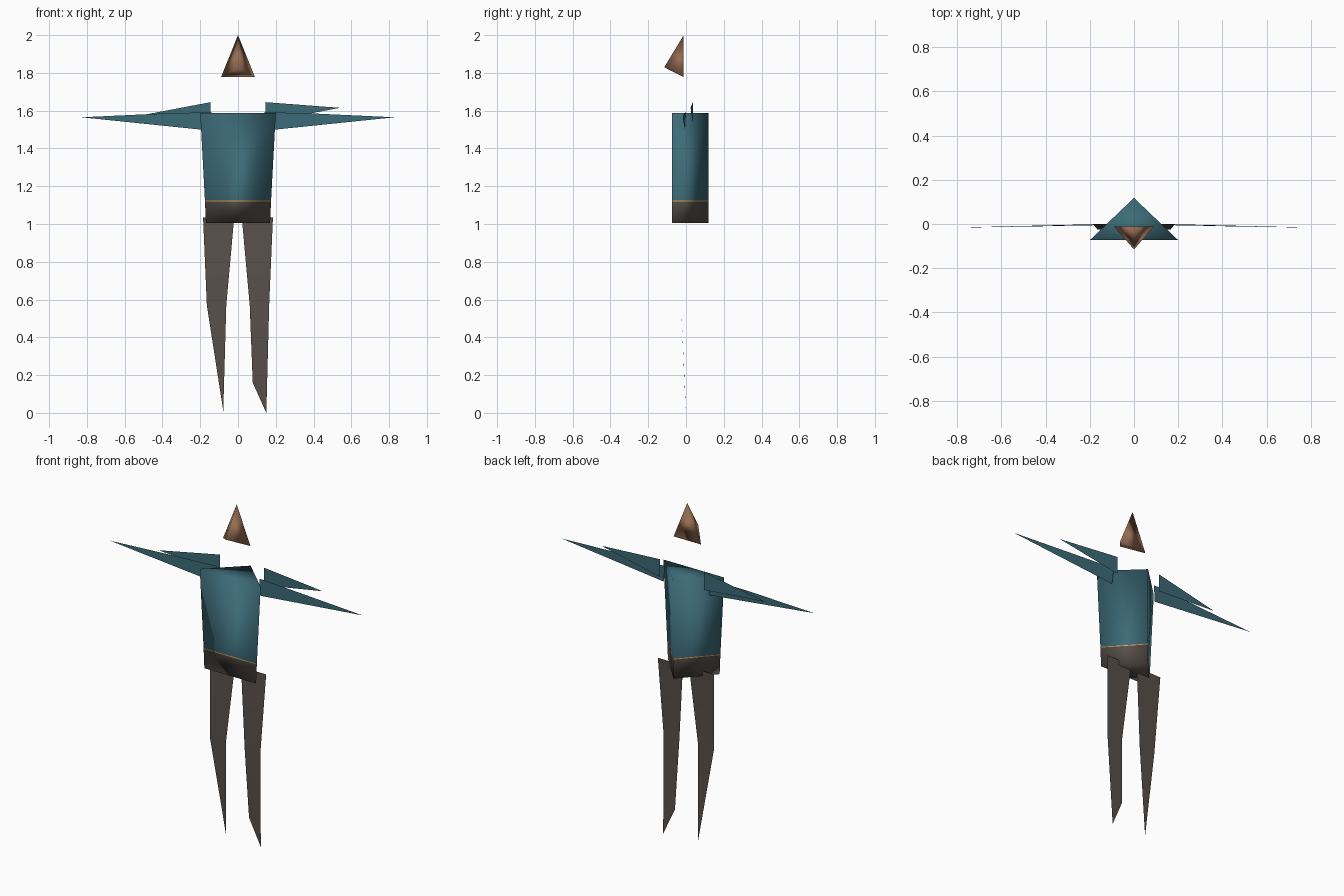
import bpy
import bmesh
from mathutils import Vector

cube = bpy.data.objects.get("Cube")
if cube:
    bpy.data.objects.remove(cube, do_unlink=True)


def make_material(name, rgb):
    mat = bpy.data.materials.new(name)
    mat.use_nodes = True
    mat.diffuse_color = (*rgb, 1)
    mat.node_tree.nodes["Principled BSDF"].inputs["Base Color"].default_value = (*rgb, 1)
    return mat


teal = make_material("teal_shirt", (0.045, 0.145, 0.185))
brown = make_material("brown_trousers", (0.098, 0.080, 0.071))
skin = make_material("tan_skin", (0.30, 0.15, 0.085))
gold = make_material("gold_belt", (0.75, 0.38, 0.08))


def finish(name, bm, mat):
    mesh = bpy.data.meshes.new(name)
    bm.to_mesh(mesh)
    bm.free()
    mesh.materials.append(mat)
    mesh.shade_smooth()
    obj = bpy.data.objects.new(name, mesh)
    bpy.context.collection.objects.link(obj)
    return obj


def ring(half, z, grow=0.0):
    """Triangular body section: flat front, pointed back."""
    return [(-half - grow, -0.073 - grow, z), (half + grow, -0.073 - grow, z),
            (0, 0.118 + grow, z)]


def loft(name, rings, mat, cap_bottom=True, cap_top=True):
    bm = bmesh.new()
    loops = [[bm.verts.new(p) for p in r] for r in rings]
    for low, high in zip(loops, loops[1:]):
        for i in range(len(low)):
            j = (i + 1) % len(low)
            bm.faces.new((low[i], low[j], high[j], high[i]))
    if cap_bottom:
        bm.faces.new(loops[0][::-1])
    if cap_top:
        bm.faces.new(loops[-1])
    return finish(name, bm, mat)


def sheet(name, strips, mat):
    """Thin flat sheet made of polygons that face the front."""
    bm = bmesh.new()
    for points in strips:
        face = bm.faces.new([bm.verts.new(p) for p in points])
        face.normal_update()
        if face.normal.y > 0:
            face.normal_flip()
    bmesh.ops.remove_doubles(bm, verts=bm.verts, dist=0.0005)
    return finish(name, bm, mat)


# Torso, hips and the thin belt line between them
loft("torso", [ring(0.175, 1.122), ring(0.2, 1.587)], teal, cap_bottom=False)
loft("hips", [ring(0.17, 1.005), ring(0.175, 1.122)], brown, cap_top=False)
loft("belt", [ring(0.175, 1.119, 0.001), ring(0.175, 1.124, 0.001)], gold, False, False)

# Head: a four-sided wedge with the face point in front
bm = bmesh.new()
for p in [(0, -0.012, 2), (-0.09, -0.012, 1.777), (0.09, -0.012, 1.777), (0, -0.115, 1.83)]:
    bm.verts.new(p)
bmesh.ops.convex_hull(bm, input=bm.verts)
bmesh.ops.recalc_face_normals(bm, faces=bm.faces)
finish("head", bm, skin)

# Arms and shoulder flaps
for side, s, tip_z in (("left", 1, 1.615), ("right", -1, 1.57)):
    sheet(side + "_arm", [[(s * 0.14, 0, 1.592), (s * 0.15, -0.005, 1.495),
                           (s * 0.83, -0.017, 1.565), (s * 0.4, -0.01, 1.585)]], teal)
    sheet(side + "_shoulder_flap", [[(s * 0.145, 0.036, 1.645), (s * 0.145, 0.036, 1.54),
                                     (s * 0.54, 0.024, tip_z)]], teal)

# Legs: shared thigh, with a different lower end on each side
for side, s in (("left", 1), ("right", -1)):
    knee_out = (s * 0.165, -0.026, 0.57)
    knee_in = (s * 0.062, -0.026, 0.57)
    thigh = [(s * 0.185, 0, 1.035), (s * 0.02, 0, 1.035), knee_in, knee_out]
    if s > 0:
        foot = [(0.078, -0.008, 0.16), (0.15, 0, 0)]
    else:
        foot = [(-0.078, 0, 0.01)]
    sheet(side + "_leg", [thigh, [knee_out, knee_in] + foot], brown)
